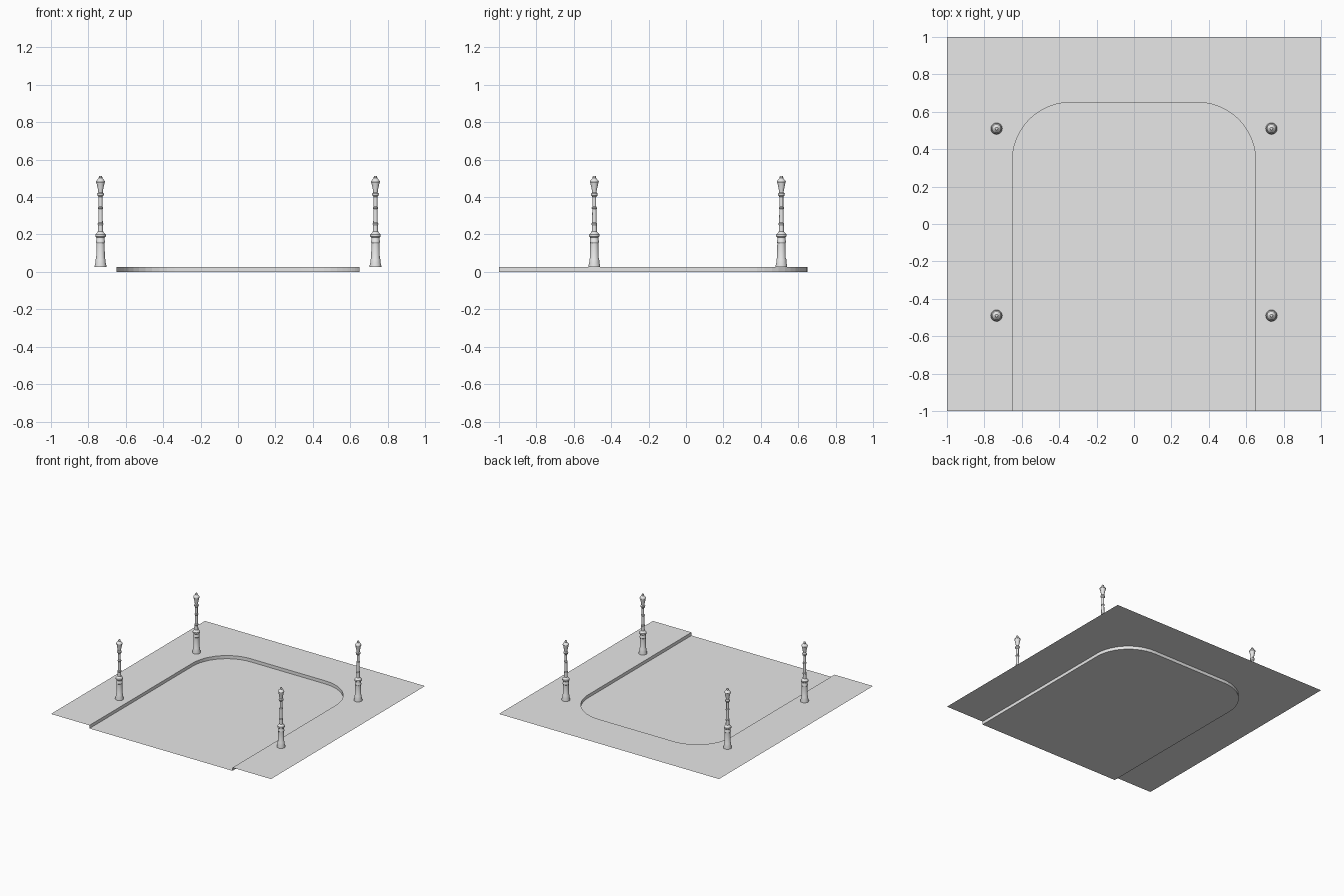
import bpy
import bmesh
import math

if "Cube" in bpy.data.objects:
    bpy.data.objects.remove(bpy.data.objects["Cube"], do_unlink=True)

HALF = 1.0        # half width of the plot
ROAD = 0.65       # half width of the sunken road
RADIUS = 0.31     # rounded road corners
KERB = 0.026      # pavement height
SIDES = 20

grey = bpy.data.materials.new("light_grey")
grey.use_nodes = True
COLOUR = (0.8, 0.8, 0.8, 1)
grey.diffuse_color = COLOUR
grey.node_tree.nodes["Principled BSDF"].inputs["Base Color"].default_value = COLOUR


def finish(name, bm):
    mesh = bpy.data.meshes.new(name)
    bm.to_mesh(mesh)
    bm.free()
    mesh.materials.append(grey)
    obj = bpy.data.objects.new(name, mesh)
    bpy.context.collection.objects.link(obj)
    return obj


def sheet(name, outline, z):
    bm = bmesh.new()
    face = bm.faces.new([bm.verts.new((x, y, z)) for x, y in outline])
    face.normal_update()
    if face.normal.z < 0:
        face.normal_flip()
    return finish(name, bm)


# Road outline: from the front left, round the back, to the front right
steps = 12
right_half = [(ROAD, -HALF)]
for i in range(steps + 1):
    a = math.pi / 2 * i / steps
    right_half.append((ROAD - RADIUS + RADIUS * math.cos(a),
                       ROAD - RADIUS + RADIUS * math.sin(a)))
road_line = right_half + [(-x, y) for x, y in reversed(right_half)]

# Sunken road and the raised pavement wrapped around it
sheet("road", road_line, 0)
corners = [(-HALF, -HALF), (-HALF, HALF), (HALF, HALF), (HALF, -HALF)]
sheet("pavement", road_line + corners, KERB)

# Kerb wall joining the two levels, facing the road
bm = bmesh.new()
low = [bm.verts.new((x, y, 0)) for x, y in road_line]
high = [bm.verts.new((x, y, KERB)) for x, y in road_line]
for i in range(len(low) - 1):
    bm.faces.new((low[i + 1], low[i], high[i], high[i + 1]))
finish("kerb", bm)

# Lamp post profile: radius, height
PROFILE = [
    (0.031, 0.026), (0.031, 0.034), (0.027, 0.05), (0.026, 0.068),
    (0.023, 0.074), (0.022, 0.155), (0.024, 0.158), (0.024, 0.166),
    (0.022, 0.17), (0.022, 0.184), (0.028, 0.19), (0.028, 0.2),
    (0.02, 0.208), (0.014, 0.216), (0.013, 0.25), (0.015, 0.253),
    (0.015, 0.259), (0.012, 0.263), (0.011, 0.335), (0.014, 0.338),
    (0.014, 0.344), (0.01, 0.349), (0.01, 0.4), (0.017, 0.408),
    (0.018, 0.418), (0.012, 0.425), (0.013, 0.436), (0.022, 0.478),
    (0.024, 0.48), (0.023, 0.486), (0.013, 0.498), (0.009, 0.501),
    (0.01, 0.506), (0.007, 0.513),
]


def lamp_post(name, x, y):
    bm = bmesh.new()
    rings = []
    for r, z in PROFILE:
        rings.append([bm.verts.new((r * math.cos(math.tau * k / SIDES),
                                    r * math.sin(math.tau * k / SIDES), z))
                      for k in range(SIDES)])
    for lower, upper in zip(rings, rings[1:]):
        for k in range(SIDES):
            n = (k + 1) % SIDES
            bm.faces.new((lower[k], lower[n], upper[n], upper[k]))
    bm.faces.new(rings[-1])
    post = finish(name, bm)
    post.location = (x, y, 0)
    bpy.ops.object.select_all(action="DESELECT")
    post.select_set(True)
    bpy.context.view_layer.objects.active = post
    bpy.ops.object.shade_smooth_by_angle(angle=math.radians(30))


# Four lamp posts, two on each side
for side, x in (("left", 0.735), ("right", -0.735)):
    for end, y in (("front", -0.49), ("back", 0.51)):
        lamp_post(f"lamp_post_{end}_{side}", x, y)
